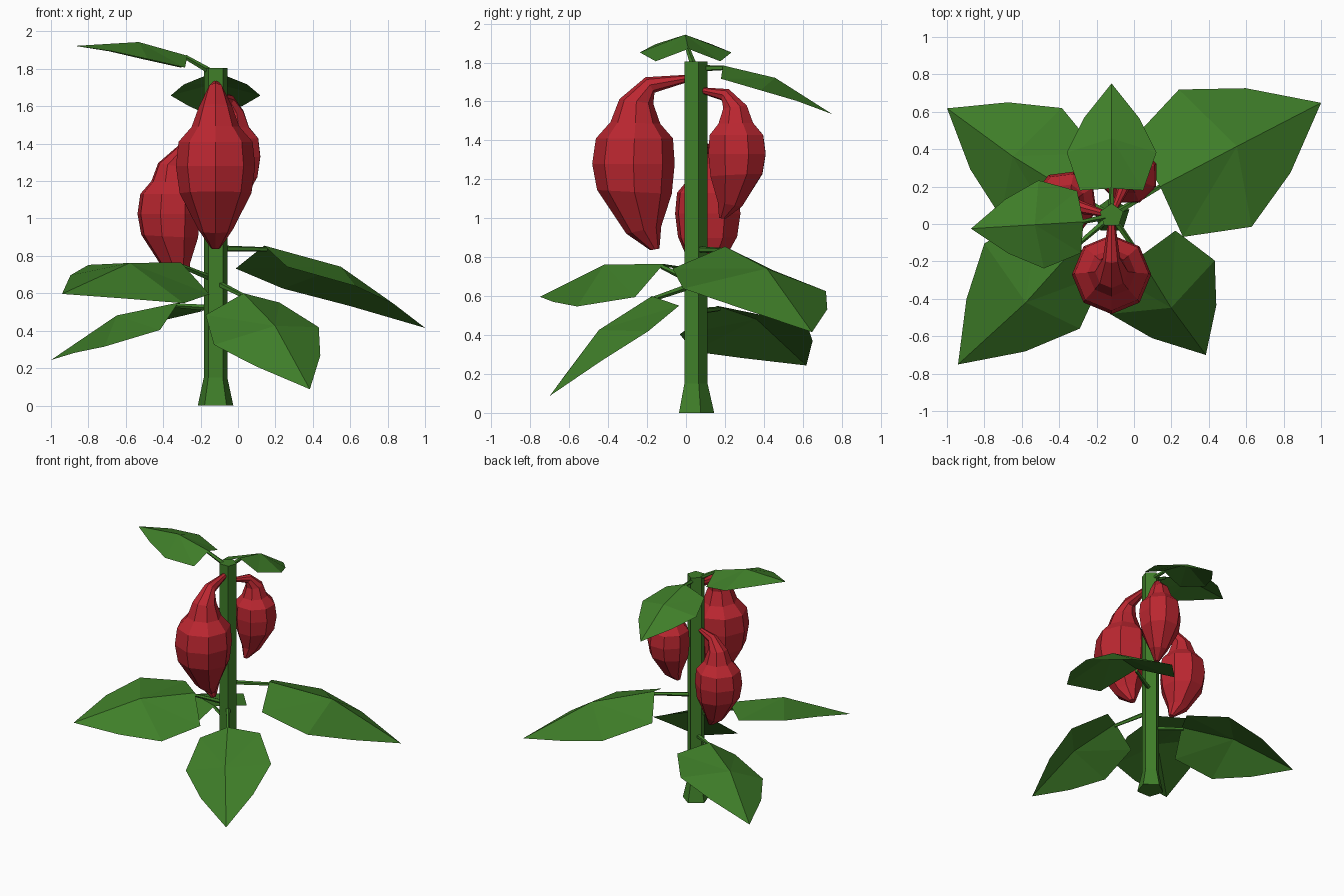
import bpy
from math import sin, cos, pi, radians
from mathutils import Vector, Matrix

if "Cube" in bpy.data.objects:
    bpy.data.objects.remove(bpy.data.objects["Cube"])

CX, CY = -0.12, 0.045         # stem axis


def material(name, color):
    m = bpy.data.materials.new(name)
    m.diffuse_color = color
    m.use_nodes = True
    m.node_tree.nodes["Principled BSDF"].inputs["Base Color"].default_value = m.diffuse_color
    return m


green = material("leaf_green", (0.05, 0.21, 0.022, 1))
red = material("pod_red", (0.5, 0.02, 0.03, 1))


def make(name, verts, faces, mat):
    me = bpy.data.meshes.new(name)
    me.from_pydata([tuple(v) for v in verts], [], faces)
    me.materials.append(mat)
    ob = bpy.data.objects.new(name, me)
    bpy.context.collection.objects.link(ob)
    return ob


def loft(name, rings, mat):
    """Skin a list of equal rings and cap both ends."""
    n = len(rings[0])
    verts = [v for r in rings for v in r]
    faces = [(k * n + i, k * n + (i + 1) % n, (k + 1) * n + (i + 1) % n, (k + 1) * n + i)
             for k in range(len(rings) - 1) for i in range(n)]
    faces.append(tuple(reversed(range(n))))
    faces.append(tuple(range(len(verts) - n, len(verts))))
    return make(name, verts, faces, mat)


# Stem: five-sided post with a flared foot
loft("stem", [[(CX + r * cos(pi / 2 + i * 2 * pi / 5), CY + r * sin(pi / 2 + i * 2 * pi / 5), z)
               for i in range(5)]
              for z, r in ((0, 0.1), (0.15, 0.066), (1.805, 0.066))], green)


def stalk(name, a, b, r=0.018, n=5):
    a, b = Vector(a), Vector(b)
    q = (b - a).to_track_quat('Z', 'Y')
    ring = [q @ Vector((r * cos(i * 2 * pi / n), r * sin(i * 2 * pi / n), 0)) for i in range(n)]
    loft(name, [[a + v for v in ring], [b + v * 0.7 for v in ring]], green)


# Leaf outline for unit length: ridge base, crown, tip, then one side's edge
RIDGE = [(0, 0, 0), (0.44, 0, 0.083), (1, 0, 0)]
EDGE = [(0.03, 0.275, -0.108), (0.37, 0.39, -0.062), (0.68, 0.24, -0.02)]


def leaf(name, base, length, yaw, droop, roll, stem_z):
    pts = RIDGE + EDGE + [(x, -y, z) for x, y, z in EDGE]
    m = (Matrix.Translation(base) @ Matrix.Rotation(radians(yaw), 4, 'Z')
         @ Matrix.Rotation(radians(droop), 4, 'Y')
         @ Matrix.Rotation(radians(roll), 4, 'X') @ Matrix.Scale(length, 4))
    faces = [(1, 2, 5, 4), (1, 4, 3), (1, 3, 0),
             (1, 7, 8, 2), (1, 6, 7), (1, 0, 6)]
    make(name, [m @ Vector(p) for p in pts], faces, green)
    # stalk runs from the stem to just under the ridge
    tuck = m @ Vector((0.02, 0, -0.012))
    stalk(name + "_stalk", (CX, CY, stem_z), tuck)


leaf("back_right_leaf", (0.14, 0.20, 0.855), 1.065, 27.5, 24.4, -1, 0.84)
leaf("back_left_leaf", (-0.32, 0.16, 0.55), 0.875, 146, 20.5, -13, 0.52)
leaf("front_left_leaf", (-0.305, -0.115, 0.765), 0.915, 225, 10.6, -17, 0.67)
leaf("front_right_leaf", (0.03, -0.175, 0.60), 0.815, -56, 39, 11, 0.66)
leaf("top_left_leaf", (-0.27, 0.012, 1.87), 0.605, 183.5, -5, 0, 1.77)
leaf("top_back_leaf", (-0.12, 0.19, 1.785), 0.615, 90, 24, 0, 1.77)

# Pod rings: distance from the stem, height, radius, tilt
POD = [(0.03, 0, 0.018, 90), (0.23, -0.035, 0.046, 60), (0.30, -0.12, 0.088, 8),
       (0.305, -0.23, 0.128, 2), (0.31, -0.31, 0.198, 0), (0.315, -0.44, 0.212, 0),
       (0.31, -0.585, 0.192, 3), (0.262, -0.78, 0.092, -12), (0.205, -0.88, 0.024, -10)]


def pod(name, top, scale, yaw, n=8):
    m = (Matrix.Translation((CX, CY, top)) @ Matrix.Rotation(radians(yaw), 4, 'Z')
         @ Matrix.Scale(scale, 4))
    rings = []
    for d, z, r, tilt in POD:
        t = radians(tilt)
        ring = []
        for i in range(n):
            a = -i * 2 * pi / n
            u, v = r * cos(a), r * sin(a)
            ring.append(m @ Vector((d + u * cos(t), v, z + u * sin(t))))
        rings.append(ring)
    # rings run downward, clockwise, so the skin faces outward
    loft(name, rings, red)


pod("front_pod", 1.72, 1.0, -90)
pod("back_pod", 1.66, 0.75, 67)
pod("left_pod", 1.385, 0.82, 165)
